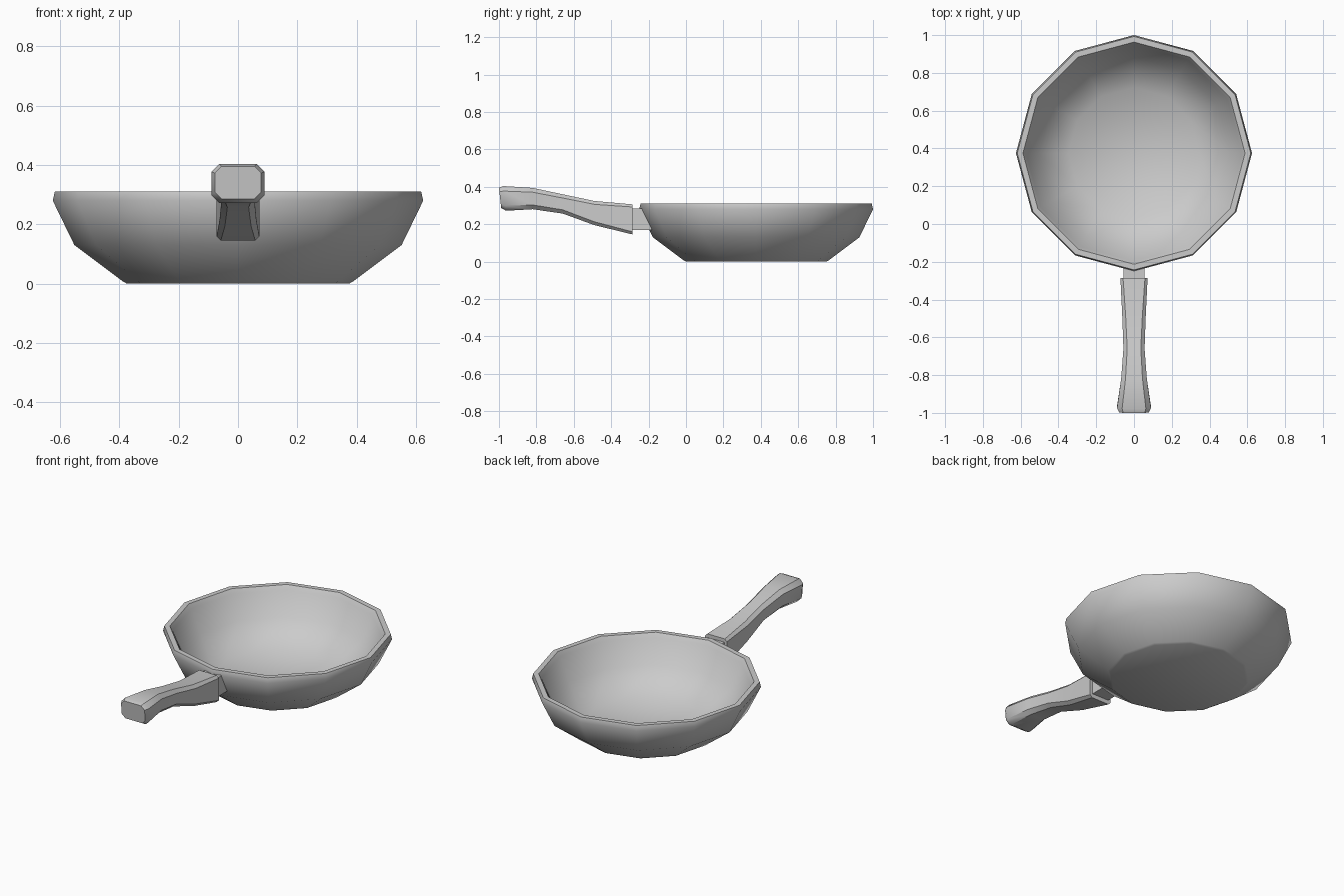
import bpy
import math

cube = bpy.data.objects.get("Cube")
if cube:
    bpy.data.objects.remove(cube, do_unlink=True)

grey = bpy.data.materials.new("plain_grey")
grey.use_nodes = True
grey.diffuse_color = (0.6, 0.6, 0.6, 1)
grey.node_tree.nodes["Principled BSDF"].inputs["Base Color"].default_value = (0.6, 0.6, 0.6, 1)


def loft(name, rings, angle):
    """Skin a list of equal-length rings and cap both ends."""
    n = len(rings[0])
    verts = [p for ring in rings for p in ring]
    faces = [tuple(reversed(range(n))),
             tuple(range((len(rings) - 1) * n, len(rings) * n))]
    for r in range(len(rings) - 1):
        for i in range(n):
            j = (i + 1) % n
            faces.append((r * n + i, r * n + j, (r + 1) * n + j, (r + 1) * n + i))
    mesh = bpy.data.meshes.new(name)
    mesh.from_pydata(verts, [], faces)
    mesh.materials.append(grey)
    obj = bpy.data.objects.new(name, mesh)
    bpy.context.collection.objects.link(obj)
    bpy.ops.object.select_all(action='DESELECT')
    obj.select_set(True)
    bpy.context.view_layer.objects.active = obj
    bpy.ops.object.shade_smooth_by_angle(angle=math.radians(angle))
    return obj


# Bowl: twelve-sided, profile runs from underside over the rim to the inner floor
SIDES = 12
CENTRE_Y = 0.375


def bowl_ring(radius, z):
    steps = [math.tau * i / SIDES for i in range(SIDES)]
    return [(radius * math.sin(-a), CENTRE_Y + radius * math.cos(a), z) for a in steps]


profile = [(0.375, 0), (0.388, 0.007), (0.552, 0.13), (0.625, 0.28), (0.618, 0.31),
           (0.588, 0.31), (0.572, 0.285), (0.51, 0.15), (0.347, 0.03)]
loft("pan_bowl", [bowl_ring(r, z) for r, z in profile], 40)


# Handle: chamfered rectangular sections from the bowl outwards
def handle_ring(y, half, low, high, cut, lean=0.0):
    corners = [(half, low + cut), (half, high - cut), (half - cut, high), (cut - half, high),
               (-half, high - cut), (-half, low + cut), (cut - half, low), (half - cut, low)]
    return [(x, y + lean * (z - low) / (high - low), z) for x, z in corners]


sections = [(-0.285, 0.072, 0.145, 0.306, 0.014),
            (-0.49, 0.062, 0.195, 0.324, 0.018),
            (-0.66, 0.056, 0.257, 0.36, 0.02),
            (-0.82, 0.068, 0.28, 0.394, 0.023),
            (-0.962, 0.09, 0.272, 0.404, 0.027, -0.016),
            (-0.988, 0.078, 0.286, 0.395, 0.022, -0.012)]
loft("handle_grip", [handle_ring(*s) for s in sections], 40)

# Bracket joining the grip to the bowl wall
bracket = [[(0.055, y, z) if s > 0 else (-0.055, y, z)
            for s, y, z in ((1, low_y, 0.17), (1, high_y, 0.285),
                            (-1, high_y, 0.285), (-1, low_y, 0.17))]
           for low_y, high_y in ((-0.175, -0.225), (-0.3, -0.3))]
loft("handle_bracket", bracket, 30)
